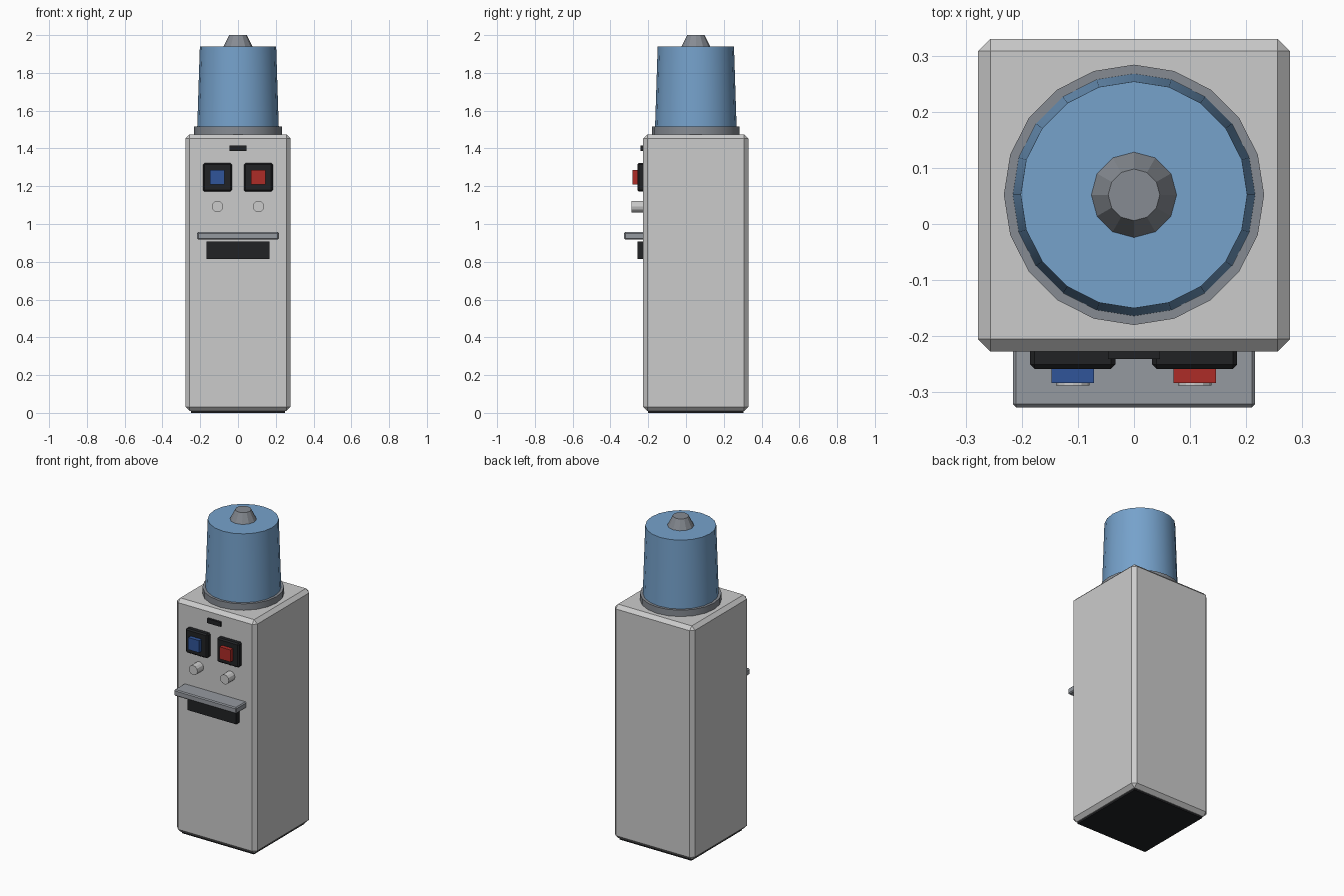
import bpy, math

if "Cube" in bpy.data.objects:
    bpy.data.objects.remove(bpy.data.objects["Cube"])

FRONT = -0.227   # y of the cabinet's front face
AXIS_Y = 0.052   # centre of cabinet and bottle


def paint(ob, colour):
    if colour:
        name = ob.name + "_colour"
        mat = bpy.data.materials.new(name)
        mat.diffuse_color = (*colour, 1)
        mat.use_nodes = True
        mat.node_tree.nodes["Principled BSDF"].inputs["Base Color"].default_value = mat.diffuse_color
        ob.data.materials.append(mat)


def box(name, x, y, z, colour=None, bevel=0.0):
    """Box from (min, max) pairs, with an optional chamfer."""
    bpy.ops.mesh.primitive_cube_add(size=1, location=[sum(p) / 2 for p in (x, y, z)])
    ob = bpy.context.object
    ob.name = name
    ob.scale = [p[1] - p[0] for p in (x, y, z)]
    bpy.ops.object.transform_apply(location=False, rotation=False, scale=True)
    if bevel:
        mod = ob.modifiers.new("chamfer", 'BEVEL')
        mod.width = bevel
        mod.segments = 1
    paint(ob, colour)
    return ob


def cone(name, sides, r1, r2, z, colour=None):
    """Upright tapered cylinder on the bottle axis."""
    bpy.ops.mesh.primitive_cone_add(vertices=sides, radius1=r1, radius2=r2,
                                    depth=z[1] - z[0], location=(0, AXIS_Y, sum(z) / 2))
    ob = bpy.context.object
    ob.name = name
    bpy.ops.object.shade_smooth_by_angle(angle=math.radians(25))
    paint(ob, colour)
    return ob


BLACK = (0.015, 0.016, 0.018)
STEEL = (0.24, 0.26, 0.29)
LIGHT = (0.55, 0.57, 0.58)

# Cabinet and dark foot plate
box("cabinet", (-0.278, 0.278), (FRONT, 0.33), (0.01, 1.475), LIGHT, 0.022)
box("foot_plate", (-0.25, 0.25), (-0.2, 0.304), (0, 0.03), BLACK)

# Collar, bottle and upturned neck
cone("collar", 20, 0.232, 0.232, (1.47, 1.515), STEEL)
cone("bottle", 20, 0.216, 0.202, (1.51, 1.94), (0.18, 0.36, 0.6))
cone("bottle_neck", 12, 0.077, 0.046, (1.938, 2.0), STEEL)

# Indicator slot
box("indicator_slot", (-0.046, 0.046), (-0.241, FRONT + 0.01), (1.387, 1.415), BLACK)

# Push buttons in dark housings, each with a spout below
for side, x, colour in (("cold", -0.109, (0.03, 0.09, 0.32)),
                        ("hot", 0.108, (0.42, 0.025, 0.02))):
    box(side + "_housing", (x - 0.076, x + 0.076), (-0.258, FRONT + 0.01),
        (1.171, 1.323), BLACK, 0.008)
    box(side + "_button", (x - 0.038, x + 0.038), (-0.283, -0.25),
        (1.209, 1.285), colour)
    bpy.ops.mesh.primitive_cylinder_add(vertices=12, radius=0.03, depth=0.08,
                                        location=(x, -0.248, 1.092),
                                        rotation=(math.pi / 2, 0, 0))
    spout = bpy.context.object
    spout.name = side + "_spout"
    paint(spout, (0.6, 0.61, 0.62))

# Shelf with dark panel beneath
box("shelf", (-0.216, 0.216), (-0.327, FRONT + 0.01), (0.918, 0.957), (0.3, 0.32, 0.35), 0.006)
box("dark_panel", (-0.168, 0.168), (-0.258, FRONT + 0.01), (0.815, 0.907), BLACK)
